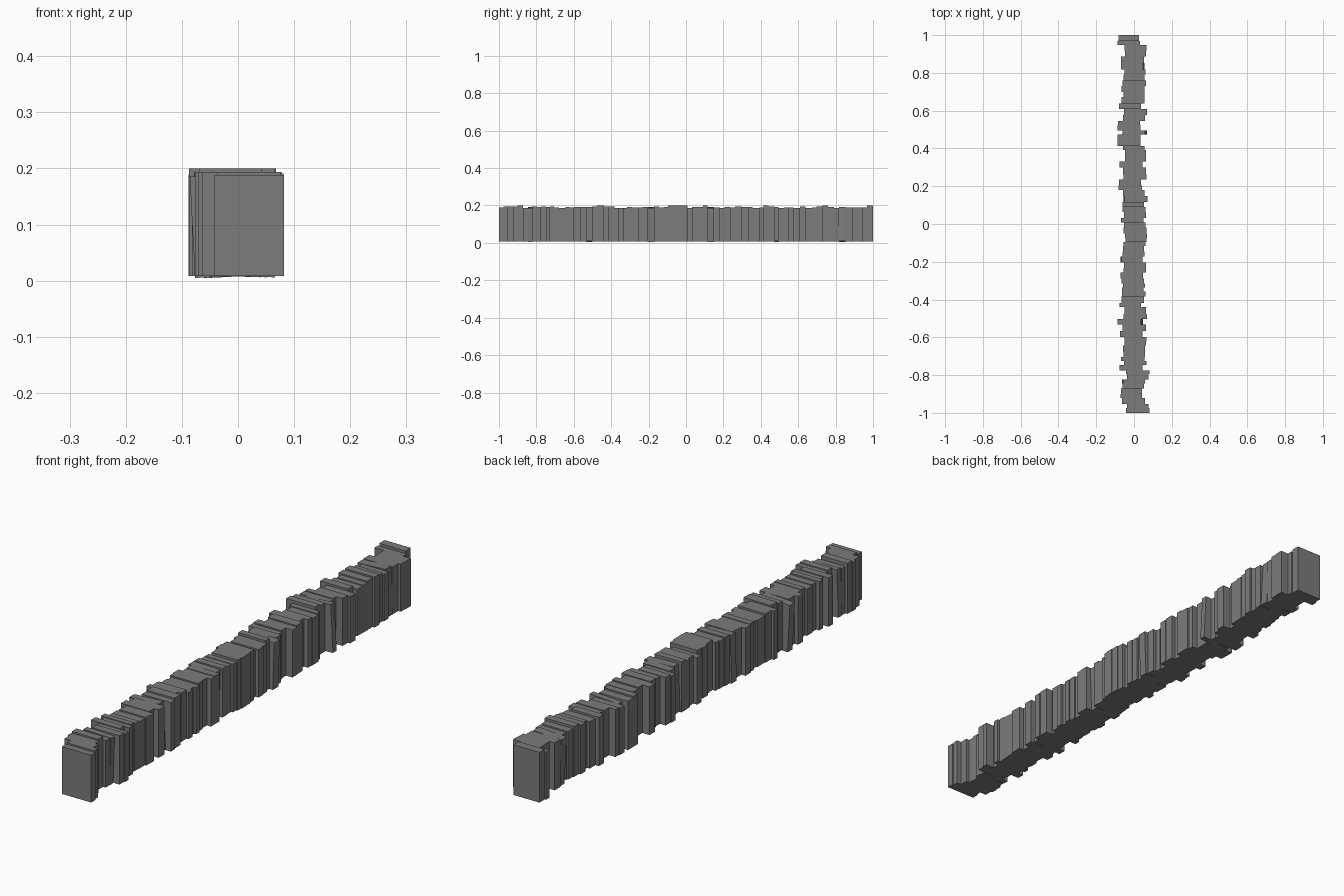
import bpy, bmesh, math, random
from mathutils import Matrix

cube = bpy.data.objects.get("Cube")
if cube:
    bpy.data.objects.remove(cube, do_unlink=True)

random.seed(7)

# One plain grey for every book
grey = bpy.data.materials.new("book grey")
grey.use_nodes = True
colour = (0.2, 0.2, 0.2, 1)
grey.diffuse_color = colour
grey.node_tree.nodes["Principled BSDF"].inputs["Base Color"].default_value = colour

COUNT = 72
BOTTOM = 0.008
WIDTH = 0.118

# Places along the row where books stick out to either side: (y, centre x)
PUSHED = [
    (0.97, -0.028), (0.92, 0.008), (0.86, -0.008), (0.62, -0.022),
    (0.59, 0.008), (0.53, -0.026), (0.48, 0.008), (0.44, -0.026),
    (0.35, 0.008), (0.32, -0.016), (0.2, -0.02), (0.13, 0.005),
    (0.02, -0.01), (-0.02, 0.005), (-0.08, 0.01), (-0.2, -0.016),
    (-0.23, 0.005), (-0.26, -0.012), (-0.44, -0.02), (-0.47, 0.007),
    (-0.52, -0.015), (-0.58, -0.015), (-0.62, 0.007), (-0.77, -0.016),
    (-0.8, 0.02), (-0.89, -0.014), (-0.97, 0.02),
]


def centre_x(y):
    near, offset = min(PUSHED, key=lambda p: abs(p[0] - y))
    if abs(near - y) < 0.025:
        return offset
    return random.uniform(-0.008, 0.006)


def add_book(number, y, thick, x, width, height, lean):
    """A closed book standing upright, rotated about its lower centre."""
    mesh = bpy.data.meshes.new("book")
    bm = bmesh.new()
    bmesh.ops.create_cube(bm, size=1)
    bmesh.ops.transform(bm, verts=bm.verts,
                        matrix=Matrix.Translation((0, 0, height / 2))
                        @ Matrix.Diagonal((width, thick, height, 1)))
    bm.to_mesh(mesh)
    bm.free()
    mesh.materials.append(grey)
    book = bpy.data.objects.new(f"book_{number:02d}", mesh)
    book.location = (x, y, BOTTOM)
    book.rotation_euler = (0, lean, 0)
    bpy.context.collection.objects.link(book)


# Thicknesses are random, then scaled to fill the row
thicknesses = [random.uniform(0.7, 1.3) for _ in range(COUNT)]
scale = 2 / sum(thicknesses)
edge = -1
for i, t in enumerate(thicknesses):
    thick = t * scale
    y = edge + thick / 2
    edge += thick
    height = random.choice((0.178, 0.181, 0.183, 0.186, 0.192))
    width = WIDTH + random.uniform(-0.008, 0.006)
    lean = 0
    if i == 0:
        height, width = 0.18, 0.124
    elif i == COUNT - 1:
        height, width = 0.191, 0.11
    elif i % 12 == 6:
        lean = math.radians(random.choice((-3, 2)))
        height = 0.181
    add_book(i + 1, y, thick, centre_x(y), width, height, lean)
